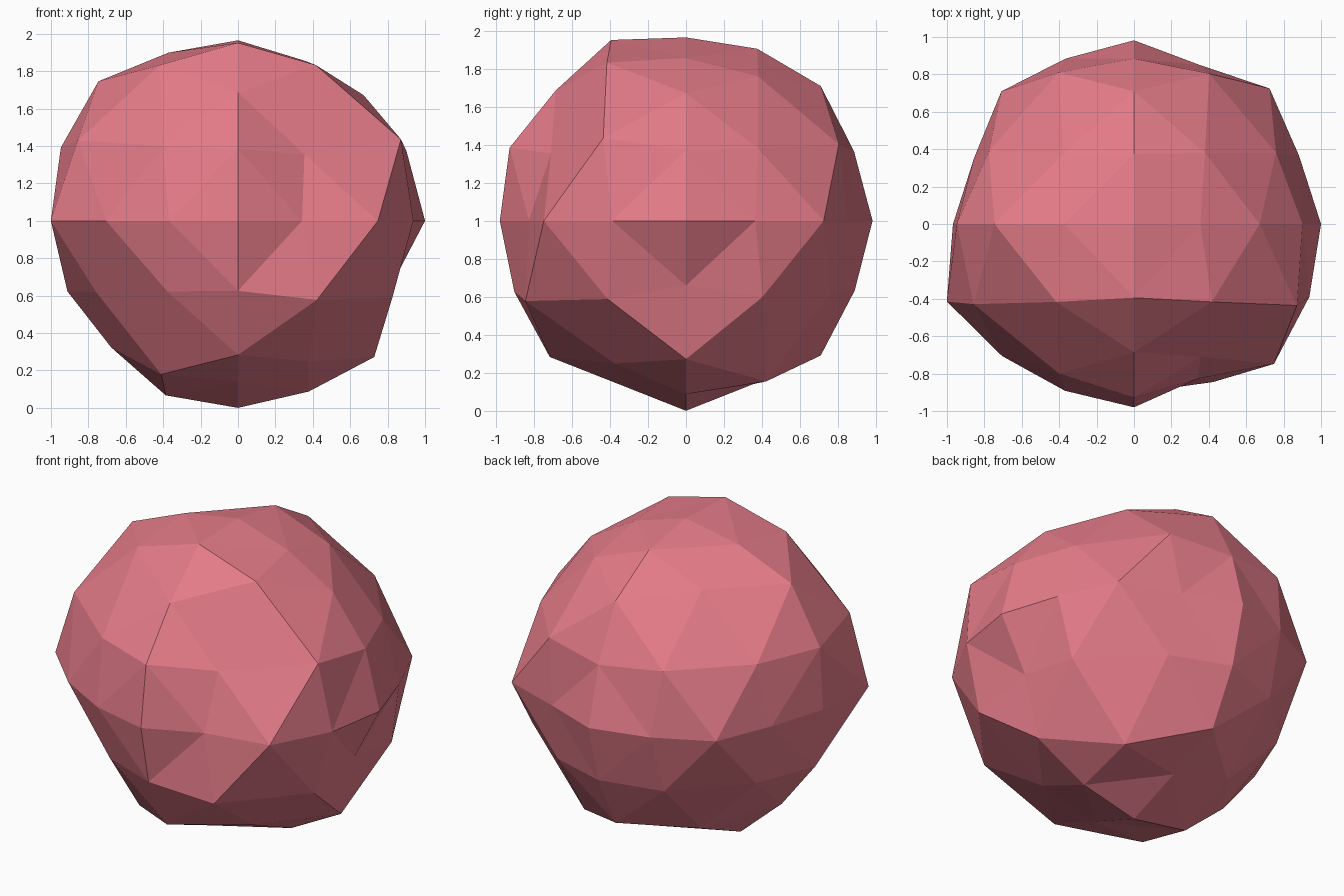
import bpy, bmesh, math
from mathutils import Vector

if "Cube" in bpy.data.objects:
    bpy.data.objects.remove(bpy.data.objects["Cube"])

# Boulder radii: one ring per main plane, 16 steps from the first axis towards the second
RINGS = {
    (0, 1): [1.0, .955, 1.025, .92, .982, .957, 1.003, .925,
             .968, 1.083, .998, .965, .98, .895, 1.058, 1.015],
    (0, 2): [1.0, .975, .95, .927, .965, .973, 1.055, 1.025,
             .968, .987, .958, 1.01, 1.0, .988, 1.03, .89],
    (1, 2): [.982, .957, 1.003, .98, .965, 1.03, .97, 1.005,
             .98, .978, 1.014, .93, 1.0, .93, 1.003, .961],
}
# Radii inside each octant, for the points leaning to x, y and z
OCTANTS = {
    "+++": (.93, .985, .93), "+-+": (1.067, .87, 1.02),
    "-++": (.95, .992, .92), "--+": (1.05, .98, 1.02),
    "++-": (.985, .93, 1.035), "+--": (1.01, 1.035, .92),
    "-+-": (.93, .94, .94), "---": (.93, .925, 1.005),
}


def radius(d):
    for (i, j), ring in RINGS.items():
        if abs(d[3 - i - j]) < 0.01:
            return ring[round(math.atan2(d[j], d[i]) / (math.pi / 8)) % 16]
    signs = "".join("+" if c > 0 else "-" for c in d)
    return OCTANTS[signs][max(range(3), key=lambda k: abs(d[k]))]


# Octahedron, subdivided twice onto the sphere
bm = bmesh.new()
px, nx, py, ny, pz, nz = [bm.verts.new(c) for c in (
    (1, 0, 0), (-1, 0, 0), (0, 1, 0), (0, -1, 0), (0, 0, 1), (0, 0, -1))]
belt = [px, py, nx, ny]
for a, b in zip(belt, belt[1:] + belt[:1]):
    bm.faces.new((a, b, pz))
    bm.faces.new((b, a, nz))
for _ in range(2):
    bmesh.ops.subdivide_edges(bm, edges=bm.edges[:], cuts=1, use_grid_fill=True)
    for v in bm.verts:
        v.co.normalize()

# Push every point in or out and stand the boulder on the floor
for v in bm.verts:
    v.co = v.co * radius(v.co) + Vector((0, 0, 1))
bmesh.ops.recalc_face_normals(bm, faces=bm.faces[:])

mesh = bpy.data.meshes.new("boulder")
bm.to_mesh(mesh)
bm.free()
boulder = bpy.data.objects.new("boulder", mesh)
bpy.context.collection.objects.link(boulder)

# Pink surface
pink = bpy.data.materials.new("pink")
pink.diffuse_color = (0.78, 0.2, 0.25, 1)
pink.use_nodes = True
pink.node_tree.nodes["Principled BSDF"].inputs["Base Color"].default_value = pink.diffuse_color
mesh.materials.append(pink)
